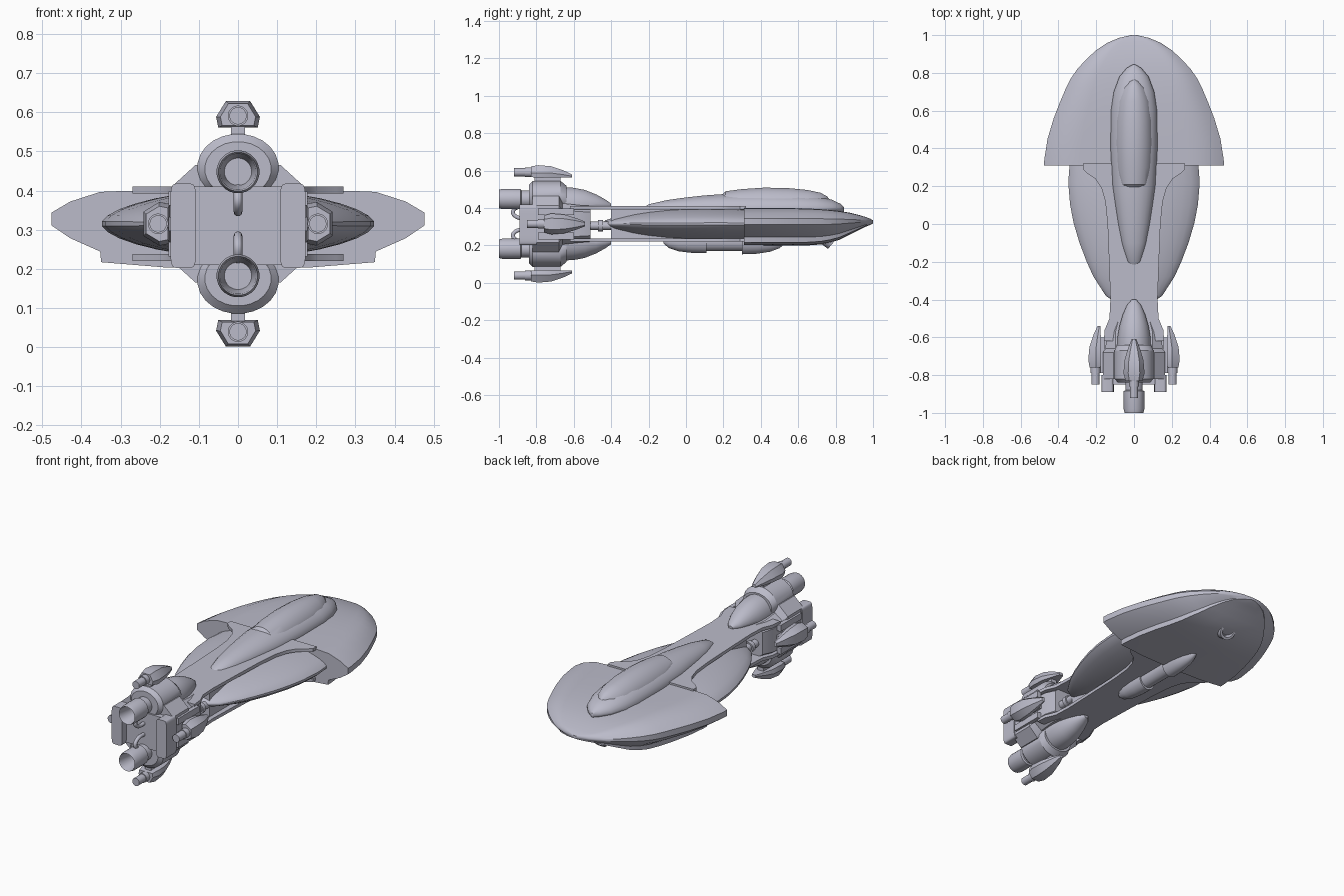
import bpy, bmesh, math
from mathutils import Vector

MID = 0.315  # height of the centre line; all parts are measured from it

cube = bpy.data.objects.get("Cube")
if cube:
    bpy.data.objects.remove(cube, do_unlink=True)

hull_grey = bpy.data.materials.new("lavender_grey")
hull_grey.use_nodes = True
hull_grey.diffuse_color = (0.5, 0.5, 0.59, 1)
hull_grey.node_tree.nodes["Principled BSDF"].inputs["Base Color"].default_value = (0.5, 0.5, 0.59, 1)


def oval(n=24, power=2.0):
    """Unit superellipse section; a high power gives a rounded box."""
    pts = []
    for i in range(n):
        a = 2 * math.pi * (i + 0.5) / n
        c, s = math.cos(a), math.sin(a)
        pts.append((math.copysign(abs(c) ** (2 / power), c),
                    math.copysign(abs(s) ** (2 / power), s)))
    return pts


def both_sides(half):
    """Complete a right-hand half section, listed top to bottom."""
    return half + [(-u, v) for u, v in reversed(half) if u > 0]


ROUND = oval()
SOFT_BOX = oval(32, 7)
BOX = both_sides([(1, 1), (1, -1)])
OCTAGON = both_sides([(0.66, 1), (1, 0.66), (1, -0.66), (0.66, -1)])
POD = both_sides([(0.55, 1), (1, -0.2), (0.9, -1)])
SAUCER = both_sides([(0, 1), (0.4, 1), (0.6, 0.99), (0.74, 0.95), (0.9, 0.6), (1, 0.2),
                     (1, -0.15), (0.9, -0.4), (0.74, -0.66), (0.735, -0.87),
                     (0.4, -0.97), (0, -1)])


def loft(name, section, rows, cx=0.0, mirror="", angle=35, loc=(0, 0, MID), rot=(0, 0, 0)):
    """Skin a section along y. Each row: y, half width, centre z, height up, height down."""
    bm = bmesh.new()
    rings = []
    for row in rows:
        y, w, zc, up = row[:4]
        down = row[4] if len(row) > 4 else up
        rings.append([bm.verts.new((cx + u * w, y, zc + v * (up if v > 0 else down)))
                      for u, v in section])
    n = len(section)
    for a, b in zip(rings, rings[1:]):
        for i in range(n):
            bm.faces.new((a[i], a[(i + 1) % n], b[(i + 1) % n], b[i]))
    bm.faces.new(rings[0])
    bm.faces.new(rings[-1])
    bmesh.ops.recalc_face_normals(bm, faces=bm.faces)
    mesh = bpy.data.meshes.new(name)
    bm.to_mesh(mesh)
    bm.free()
    mesh.materials.append(hull_grey)
    obj = bpy.data.objects.new(name, mesh)
    bpy.context.collection.objects.link(obj)
    obj.location, obj.rotation_euler = loc, rot
    if mirror:
        mod = obj.modifiers.new("mirror", "MIRROR")
        mod.use_axis = ["X" in mirror, False, "Z" in mirror]
        mod.use_mirror_merge = False
    bpy.ops.object.select_all(action="DESELECT")
    obj.select_set(True)
    bpy.context.view_layer.objects.active = obj
    bpy.ops.object.shade_smooth_by_angle(angle=math.radians(angle))
    return obj


def tube(name, y0, y1, r, zc=0.0, **kw):
    return loft(name, ROUND, [(y0, r, zc, r), (y1, r, zc, r)], **kw)


def box(name, y0, y1, w, zc, h, section=BOX, **kw):
    return loft(name, section, [(y0, w, zc, h), (y1, w, zc, h)], **kw)


# Forward saucer with swept wing tips
loft("saucer", SAUCER, [
    (0.31, 0.476, 0.015, 0.07, 0.13), (0.34, 0.475, 0.015, 0.07, 0.13),
    (0.45, 0.458, 0.015, 0.07, 0.13), (0.56, 0.425, 0.015, 0.07, 0.13),
    (0.65, 0.39, 0.015, 0.068, 0.13), (0.72, 0.36, 0.015, 0.064, 0.125),
    (0.77, 0.335, 0.015, 0.06, 0.115), (0.82, 0.3, 0.015, 0.054, 0.1),
    (0.87, 0.255, 0.015, 0.046, 0.075), (0.92, 0.2, 0.015, 0.034, 0.05),
    (0.96, 0.14, 0.015, 0.022, 0.03), (0.985, 0.08, 0.014, 0.014, 0.02),
    (1.0, 0.015, 0.013, 0.006, 0.01)])

# Lens-shaped main hull
loft("main_hull", oval(32, 1.75), [
    (-0.45, 0.02, -0.005, 0.008), (-0.43, 0.08, 0, 0.02), (-0.38, 0.15, 0, 0.036),
    (-0.28, 0.215, 0, 0.058), (-0.2, 0.252, 0, 0.07), (-0.1, 0.29, 0, 0.08),
    (0, 0.32, 0, 0.085), (0.1, 0.34, 0, 0.088), (0.22, 0.35, 0, 0.088),
    (0.35, 0.34, 0, 0.08)])

# Neck plates above and below, flaring where they meet the saucer
loft("neck_plate", BOX, [(y, w, 0.086, 0.009) for y, w in [
    (-0.62, 0.16), (-0.56, 0.155), (-0.5, 0.13), (-0.4, 0.125), (-0.2, 0.132), (0, 0.14),
    (0.12, 0.152), (0.19, 0.172), (0.24, 0.205), (0.27, 0.25), (0.29, 0.27), (0.32, 0.27)]],
    mirror="Z")
box("neck_spine", -0.4, 0.32, 0.1, 0, 0.085)
tube("neck_strut", -0.52, -0.4, 0.022, -0.01, cx=0.08, mirror="X")
tube("neck_strut_collar", -0.47, -0.445, 0.03, -0.01, cx=0.08, mirror="X")

# Dorsal fairing with a raised canopy
loft("dorsal_fairing", ROUND, [(y, w, 0.08, h, 0.02) for y, w, h in [
    (-0.23, 0.01, 0.006), (-0.2, 0.04, 0.025), (-0.1, 0.067, 0.048), (0, 0.086, 0.062),
    (0.1, 0.101, 0.073), (0.2, 0.115, 0.08), (0.4, 0.125, 0.085), (0.6, 0.123, 0.08),
    (0.7, 0.108, 0.07), (0.78, 0.078, 0.05), (0.825, 0.04, 0.028), (0.845, 0.006, 0.008)]])
loft("canopy", ROUND, [(y, w, 0.085, h, 0.01) for y, w, h in [
    (0.19, 0.07, 0.07), (0.21, 0.088, 0.09), (0.3, 0.1, 0.102), (0.42, 0.105, 0.11),
    (0.55, 0.102, 0.107), (0.65, 0.09, 0.097), (0.72, 0.065, 0.082), (0.755, 0.035, 0.062),
    (0.768, 0.008, 0.045)]])

# Keel pod under the hull
for name, rows in {
    "keel_pod_rear": [(-0.12, 0.008, 0.01), (-0.09, 0.03, 0.035), (-0.04, 0.045, 0.052),
                      (0.03, 0.052, 0.06), (0.11, 0.052, 0.062)],
    "keel_pod_middle": [(0.11, 0.044, 0.05), (0.3, 0.044, 0.05)],
    "keel_pod_front": [(0.3, 0.055, 0.068), (0.38, 0.052, 0.065), (0.45, 0.04, 0.054),
                       (0.5, 0.022, 0.035), (0.525, 0.006, 0.015)],
}.items():
    loft(name, ROUND, [(y, w, -0.095, 0.01, h) for y, w, h in rows])

# Chin sensor dish, tilted forward and down
loft("chin_sensor", ROUND, [(y, r, 0, r) for y, r in [
    (-0.14, 0.06), (-0.03, 0.05), (0, 0.048), (0, 0.034), (-0.02, 0.028)]],
    loc=(0, 0.79, 0.218), rot=(-math.radians(40), 0, 0))

# Engine block
loft("engine_block", OCTAGON, [
    (-0.82, 0.165, 0, 0.15), (-0.68, 0.165, 0, 0.15), (-0.66, 0.15, 0, 0.11),
    (-0.57, 0.148, 0, 0.1), (-0.51, 0.125, 0, 0.095)], angle=25)
box("engine_side_block", -0.89, -0.8, 0.033, -0.005, 0.108, SOFT_BOX, cx=0.14, mirror="X")
box("engine_back_plate", -0.85, -0.8, 0.13, -0.005, 0.1)
box("engine_side_rib", -0.79, -0.6, 0.012, 0.065, 0.018, cx=0.165, mirror="XZ")

# Upper and lower engines: barrel, dome and hollow nozzle
loft("engine_barrel", ROUND, [
    (-0.84, 0.085, 0.14, 0.07), (-0.82, 0.104, 0.145, 0.085), (-0.67, 0.104, 0.145, 0.085),
    (-0.64, 0.092, 0.135, 0.07)], mirror="Z", angle=25)
loft("engine_dome", ROUND, [(y, w, 0.1, h, 0.02) for y, w, h in [
    (-0.65, 0.09, 0.096), (-0.6, 0.088, 0.094), (-0.54, 0.078, 0.082), (-0.48, 0.06, 0.058),
    (-0.43, 0.038, 0.03), (-0.4, 0.012, 0.008)]], mirror="Z")
loft("engine_nozzle", ROUND, [(y, r, 0.133, r) for y, r in [
    (-0.9, 0.035), (-0.99, 0.046), (-1.0, 0.05), (-0.98, 0.055), (-0.885, 0.055),
    (-0.88, 0.046), (-0.8, 0.046)]], mirror="Z", angle=25)

# Four thruster pods: an upper and lower pair, and a left and right pair
for label, loc, turn in [("vertical", (0, 0, MID), 0), ("side", (0, 0.07, MID), math.pi / 2)]:
    drop = 0.072 if turn else 0
    place = dict(mirror="Z", loc=loc, rot=(0, turn, 0))
    loft(label + "_thruster_pod", POD, [(y, w, z - drop, h) for y, w, z, h in [
        (-0.83, 0.045, 0.279, 0.028), (-0.79, 0.056, 0.28, 0.034), (-0.72, 0.05, 0.278, 0.03),
        (-0.66, 0.032, 0.268, 0.02), (-0.61, 0.013, 0.257, 0.008)]], angle=20, **place)
    tube(label + "_thruster_barrel", -0.92, -0.82, 0.022, 0.276 - drop, **place)
    tube(label + "_thruster_collar", -0.86, -0.82, 0.026, 0.276 - drop, **place)
    box(label + "_thruster_pylon", -0.81, -0.67, 0.018, 0.235 - drop, 0.03, **place)

# Bent fuel pipes between the nozzles
for label, side in [("upper", 1), ("lower", -1)]:
    curve = bpy.data.curves.new(label + "_fuel_pipe", "CURVE")
    curve.dimensions = "3D"
    curve.bevel_depth, curve.bevel_resolution = 0.011, 3
    spline = curve.splines.new("BEZIER")
    path = [(-0.83, 0.03), (-0.91, 0.04), (-0.925, 0.065), (-0.88, 0.1)]
    spline.bezier_points.add(len(path) - 1)
    for point, (y, z) in zip(spline.bezier_points, path):
        point.co = Vector((0, y, z * side))
        point.handle_left_type = point.handle_right_type = "AUTO"
    curve.materials.append(hull_grey)
    pipe = bpy.data.objects.new(label + "_fuel_pipe", curve)
    pipe.location.z = MID
    bpy.context.collection.objects.link(pipe)
